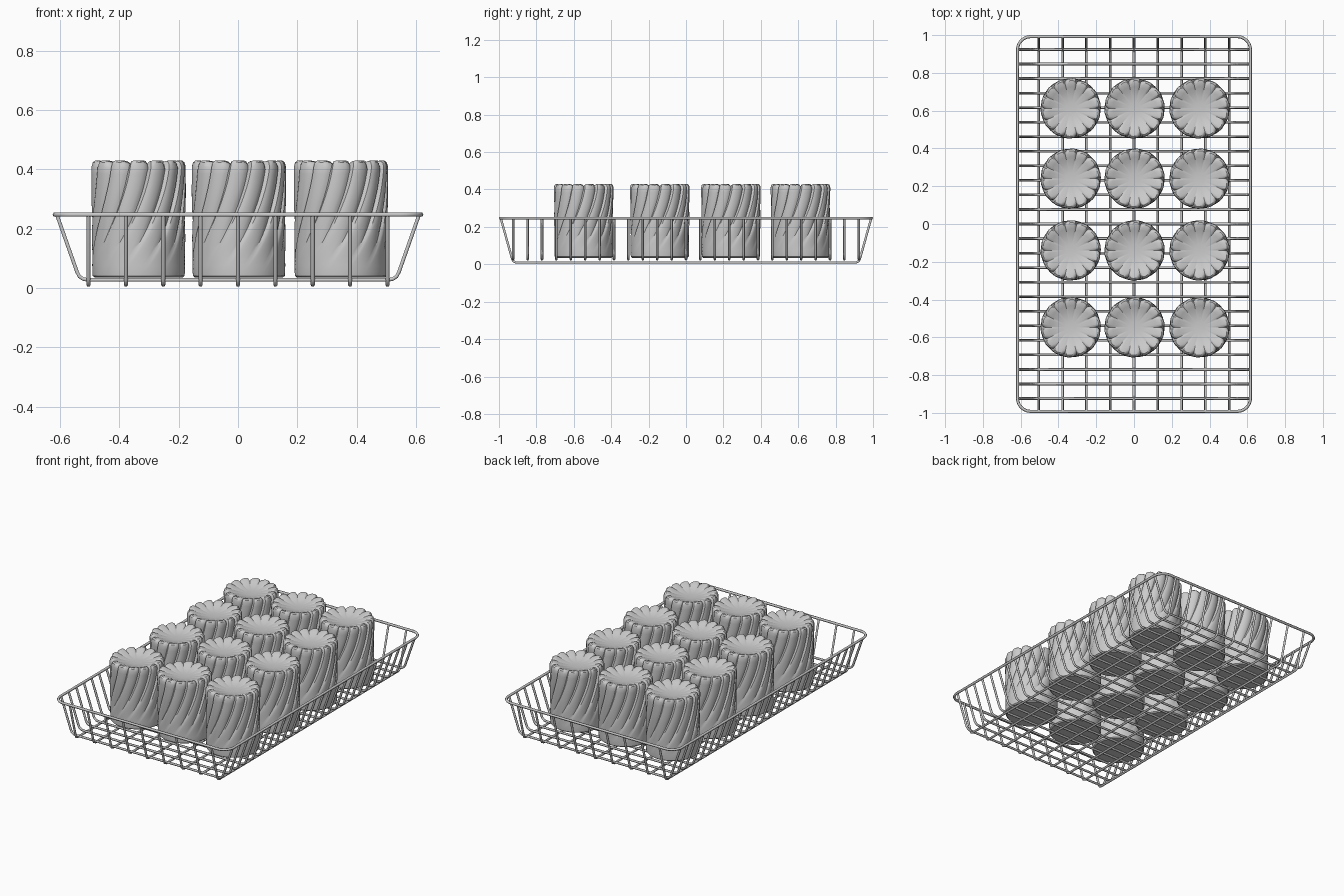
import bpy, bmesh, math

cube = bpy.data.objects.get("Cube")
if cube:
    bpy.data.objects.remove(cube, do_unlink=True)


def make_material(name, rgb):
    mat = bpy.data.materials.new(name)
    mat.use_nodes = True
    mat.diffuse_color = (*rgb, 1)
    mat.node_tree.nodes["Principled BSDF"].inputs["Base Color"].default_value = (*rgb, 1)
    return mat


grey = make_material("light grey", (0.6, 0.6, 0.6))


def add_object(name, data, location=(0, 0, 0)):
    obj = bpy.data.objects.new(name, data)
    obj.location = location
    bpy.context.collection.objects.link(obj)
    return obj


def wire_curve(name, points, radius, closed=False):
    curve = bpy.data.curves.new(name, 'CURVE')
    curve.dimensions = '3D'
    curve.bevel_depth = radius
    curve.bevel_resolution = 1
    curve.use_fill_caps = True
    spline = curve.splines.new('POLY')
    spline.points.add(len(points) - 1)
    for p, co in zip(spline.points, points):
        p.co = (*co, 1)
    spline.use_cyclic_u = closed
    curve.materials.append(grey)
    return curve


# Rim: rounded rectangle
RIM_X, RIM_Y, RIM_Z, CORNER = 0.617, 0.992, 0.247, 0.07
rim = []
for quarter, (sx, sy) in enumerate([(1, 1), (-1, 1), (-1, -1), (1, -1)]):
    for step in range(7):
        a = math.radians(90 * quarter + 15 * step)
        rim.append((sx * (RIM_X - CORNER) + CORNER * math.cos(a),
                    sy * (RIM_Y - CORNER) + CORNER * math.sin(a), RIM_Z))
add_object("basket_rim", wire_curve("rim", rim, 0.008, True))


# Bent wires: half profile (distance from centre, height), mirrored
def bent(half):
    return [(-d, z) for d, z in half] + [(d, z) for d, z in reversed(half)]


long_half = [(0.99, 0.245), (0.93, 0.03), (0.923, 0.016), (0.908, 0.01)]
cross_half = [(0.61, 0.245), (0.543, 0.055), (0.535, 0.039), (0.522, 0.03), (0.505, 0.027)]
long_wire = wire_curve("long_wire", [(0, d, z) for d, z in bent(long_half)], 0.007)
cross_wire = wire_curve("cross_wire", [(d, 0, z) for d, z in bent(cross_half)], 0.007)
for i in range(-4, 5):
    add_object("long_wire", long_wire, (i * 0.126, 0, 0))
for i in range(-12, 13):
    add_object("cross_wire", cross_wire, (0, i * 0.077, 0))


# Twisted fluted cup: rings of (radius, height, flute depth)
LOBES, SEG = 14, 112
HEIGHT = 0.395


def flute(angle):
    # lopsided lobe with a sharp groove
    t = (angle * LOBES / math.tau) % 1.0
    return 1 - math.sin(math.pi * t ** 0.7) ** 0.6


def build_cup():
    rings = [(0.148, 0, 0), (0.155, 0.006, 0)]
    for k in range(1, 18):
        h = k / 18
        depth = 0.014 * min(1, max(0, (h - 0.12) / 0.5))
        rings.append((0.156 + 0.004 * h, 0.37 * h, depth))
    rings += [(0.16, 0.375, 0.015), (0.156, 0.389, 0.017), (0.148, HEIGHT, 0.018),
              (0.135, 0.394, 0.016), (0.115, 0.386, 0.012), (0.09, 0.376, 0.007),
              (0.06, 0.368, 0.003), (0.03, 0.365, 0)]
    bm = bmesh.new()
    loops = []
    for r, z, depth in rings:
        twist = -1.15 * (1 - z / HEIGHT) ** 1.6
        loop = []
        for s in range(SEG):
            a = math.tau * s / SEG
            dent = depth * flute(a)
            drop = dent * 0.7 if z > 0.372 else 0
            loop.append(bm.verts.new(((r - dent) * math.cos(a + twist),
                                      (r - dent) * math.sin(a + twist), z - drop)))
        loops.append(loop)
    for low, high in zip(loops, loops[1:]):
        for s in range(SEG):
            n = (s + 1) % SEG
            bm.faces.new((low[s], low[n], high[n], high[s]))
    bm.faces.new(loops[0][::-1])
    bm.faces.new(loops[-1])
    mesh = bpy.data.meshes.new("cup")
    bm.to_mesh(mesh)
    bm.free()
    mesh.materials.append(grey)
    return mesh


cup = build_cup()
cups = [add_object("cup", cup, (x, y, 0.035))
        for y in (-0.547, -0.14, 0.24, 0.612) for x in (-0.335, 0.003, 0.347)]
bpy.ops.object.select_all(action='DESELECT')
cups[0].select_set(True)
bpy.context.view_layer.objects.active = cups[0]
bpy.ops.object.shade_smooth_by_angle(angle=math.radians(35))
